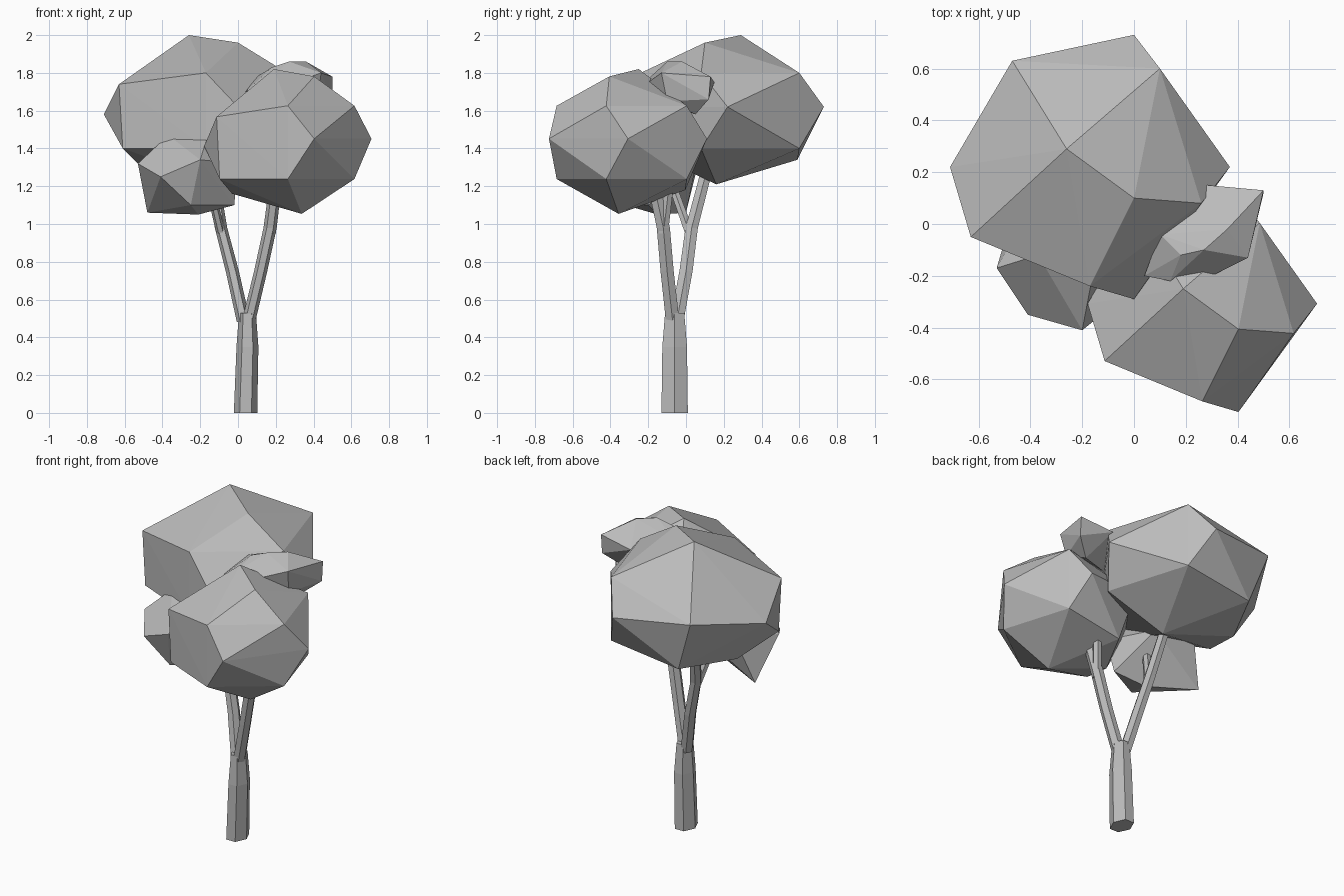
import bpy
import bmesh
import math
from mathutils import Vector

cube = bpy.data.objects.get("Cube")
if cube:
    bpy.data.objects.remove(cube, do_unlink=True)

grey = bpy.data.materials.new("plain_grey")
grey.use_nodes = True
colour = (0.5, 0.5, 0.5, 1)
grey.diffuse_color = colour
grey.node_tree.nodes["Principled BSDF"].inputs["Base Color"].default_value = colour


def finish(name, bm):
    """Turn a bmesh into a flat shaded grey object."""
    bmesh.ops.recalc_face_normals(bm, faces=bm.faces)
    mesh = bpy.data.meshes.new(name)
    bm.to_mesh(mesh)
    bm.free()
    mesh.materials.append(grey)
    obj = bpy.data.objects.new(name, mesh)
    bpy.context.scene.collection.objects.link(obj)
    return obj


def leaf_clump(name, corners, pivot=(0, 0, 0), target=(0, 0, 0), scale=(1, 1, 1)):
    """Faceted clump: the hull of a few corners, scaled about pivot and moved to target."""
    bm = bmesh.new()
    pivot, target, scale = Vector(pivot), Vector(target), Vector(scale)
    for corner in corners:
        bm.verts.new(target + (Vector(corner) - pivot) * scale)
    hull = bmesh.ops.convex_hull(bm, input=bm.verts)
    loose = [v for v in hull["geom_interior"] if isinstance(v, bmesh.types.BMVert)]
    bmesh.ops.delete(bm, geom=loose, context="VERTS")
    bmesh.ops.dissolve_limit(bm, angle_limit=math.radians(1), verts=bm.verts, edges=bm.edges)
    return finish(name, bm)


def limb(name, path, depth=1.15, sides=6):
    """Six sided tapering limb through (x, y, z, radius) stations."""
    bm = bmesh.new()
    rings = []
    for x, y, z, radius in path:
        ring = []
        for i in range(sides):
            a = math.tau * i / sides
            ring.append(bm.verts.new((x + radius * math.cos(a), y + radius * depth * math.sin(a), z)))
        rings.append(ring)
    for low, high in zip(rings, rings[1:]):
        for i in range(sides):
            j = (i + 1) % sides
            bm.faces.new((low[i], low[j], high[j], high[i]))
    bm.faces.new(rings[0])
    bm.faces.new(rings[-1])
    return finish(name, bm)


# Large clumps share one faceted shape
apex = (-.26, .29, 2)
clump = [
    apex, (0, .1, 1.96), (-.63, -.05, 1.74), (-.17, -.24, 1.8), (.26, .08, 1.8),
    (.37, .22, 1.62), (0, -.29, 1.62), (.1, .6, 1.8), (0, .73, 1.62),
    (-.47, .63, 1.66), (-.71, .22, 1.58), (-.61, -.05, 1.4), (-.17, -.24, 1.4),
    (.26, .08, 1.4), (.1, .6, 1.4), (-.36, .59, 1.34), (-.53, .25, 1.32),
    (-.08, .16, 1.21),
]
leaf_clump("large_crown", clump)
leaf_clump("front_crown", clump, apex, (.19, -.25, 1.82), (.82, .82, .97))

# Small clumps
leaf_clump("low_crown", [
    (-.53, -.17, 1.32), (-.41, -.35, 1.25), (-.37, -.12, 1.47), (-.16, -.2, 1.47),
    (-.2, -.41, 1.34), (-.48, 0, 1.06), (-.25, -.32, 1.1), (-.02, -.2, 1.1),
    (-.21, -.15, 1.05), (-.4, .06, 1.3), (-.12, .05, 1.3), (0, -.25, 1.32),
])
leaf_clump("top_crown", [
    (.28, .15, 1.75), (.5, .13, 1.78), (.5, .12, 1.66), (.44, -.13, 1.8),
    (.3, -.2, 1.75), (.14, -.22, 1.75), (.04, -.2, 1.7), (.1, -.04, 1.78), (.18, -.12, 1.83),
    (.27, -.1, 1.86), (.36, -.02, 1.86), (.4, .05, 1.58), (.2, -.05, 1.62), (.42, -.1, 1.65),
])

# Trunk and its two branches
limb("trunk", [(.04, -.06, 0, .062), (.05, -.06, .35, .058), (.05, -.06, .53, .045)], 1.3)
limb("left_branch", [
    (.03, -.05, .48, .036), (-.03, 0, .75, .035), (-.09, .03, .98, .033), (-.15, .13, 1.36, .03),
])
limb("right_branch", [
    (.055, -.07, .48, .036), (.12, -.1, .75, .035), (.17, -.12, .98, .035), (.21, -.19, 1.3, .032),
])

# Short side shoots
limb("left_shoot", [(-.09, .02, .95, .025), (-.15, -.07, 1.2, .022)])
limb("right_shoot", [(.175, -.12, .95, .025), (.2, -.09, 1.2, .024)])
